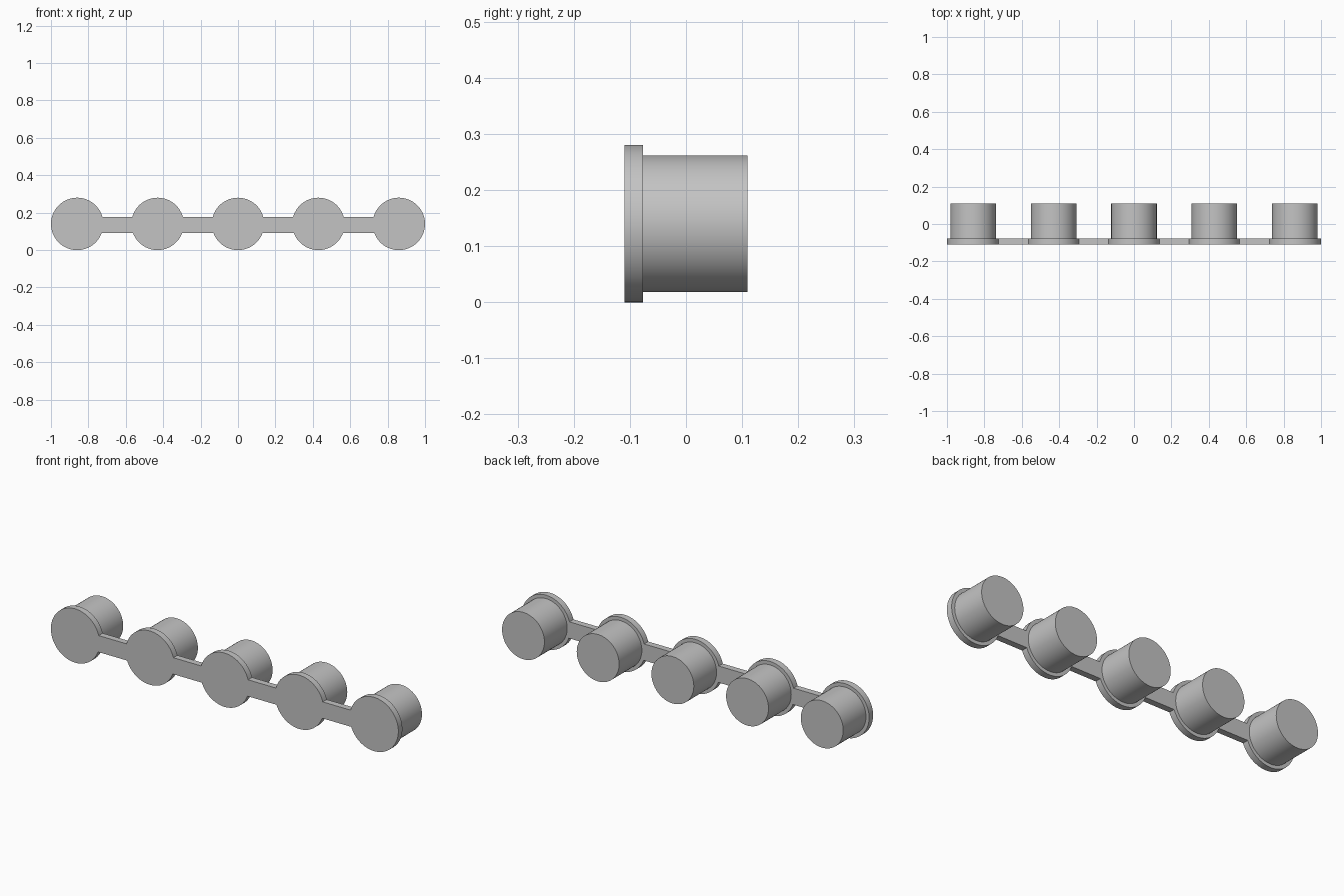
import bpy, bmesh
from math import asin, cos, sin, pi, radians

if "Cube" in bpy.data.objects:
    bpy.data.objects.remove(bpy.data.objects["Cube"])

SPACING, MID_Z = 0.43, 0.14
FLANGE_R, PLUG_R = 0.14, 0.122
FRONT, STEP, BACK = -0.11, -0.077, 0.11
STRAP_TOP, STRAP_LOW = 0.037, -0.049   # relative to disc centre
CENTRES = [SPACING * i for i in range(-2, 3)]

grey = bpy.data.materials.new("plain grey")
grey.use_nodes = True
colour = (0.55, 0.55, 0.55, 1)
grey.diffuse_color = colour
grey.node_tree.nodes["Principled BSDF"].inputs["Base Color"].default_value = colour


def extrude_outline(name, outline, y0, y1):
    """Extrude an (x, z) outline along y into a solid."""
    bm = bmesh.new()
    face = bm.faces.new([bm.verts.new((x, y0, z)) for x, z in outline])
    moved = bmesh.ops.extrude_face_region(bm, geom=[face], use_keep_orig=True)["geom"]
    bmesh.ops.translate(bm, vec=(0, y1 - y0, 0),
                        verts=[v for v in moved if isinstance(v, bmesh.types.BMVert)])
    bmesh.ops.recalc_face_normals(bm, faces=bm.faces)
    mesh = bpy.data.meshes.new(name)
    bm.to_mesh(mesh)
    bm.free()
    mesh.materials.append(grey)
    obj = bpy.data.objects.new(name, mesh)
    bpy.context.collection.objects.link(obj)
    bpy.ops.object.select_all(action="DESELECT")
    obj.select_set(True)
    bpy.context.view_layer.objects.active = obj
    bpy.ops.object.shade_smooth_by_angle(angle=radians(30))
    return obj


def arc(cx, radius, start, end, steps):
    return [(cx + radius * cos(start + (end - start) * i / steps),
             MID_Z + radius * sin(start + (end - start) * i / steps))
            for i in range(steps + 1)]


# Flanges and straps: one flush plate, upper arcs left to right, lower arcs back
top, low = asin(STRAP_TOP / FLANGE_R), asin(STRAP_LOW / FLANGE_R)
outline = []
for i, cx in enumerate(CENTRES):
    start = pi if i == 0 else pi - top
    end = 0 if i == 4 else top
    outline += arc(cx, FLANGE_R, start, end, 32)
for i, cx in reversed(list(enumerate(CENTRES))):
    start = 0 if i == 4 else low
    end = -pi if i == 0 else -pi - low
    points = arc(cx, FLANGE_R, start, end, 32)
    outline += points[(1 if i == 4 else 0):(-1 if i == 0 else None)]
extrude_outline("flange_strip", outline, FRONT, STEP)

# Round plugs standing on the back of each flange
for i, cx in enumerate(CENTRES):
    extrude_outline(f"plug_{i + 1}", arc(cx, PLUG_R, 0, 2 * pi, 64)[:-1], STEP, BACK)
